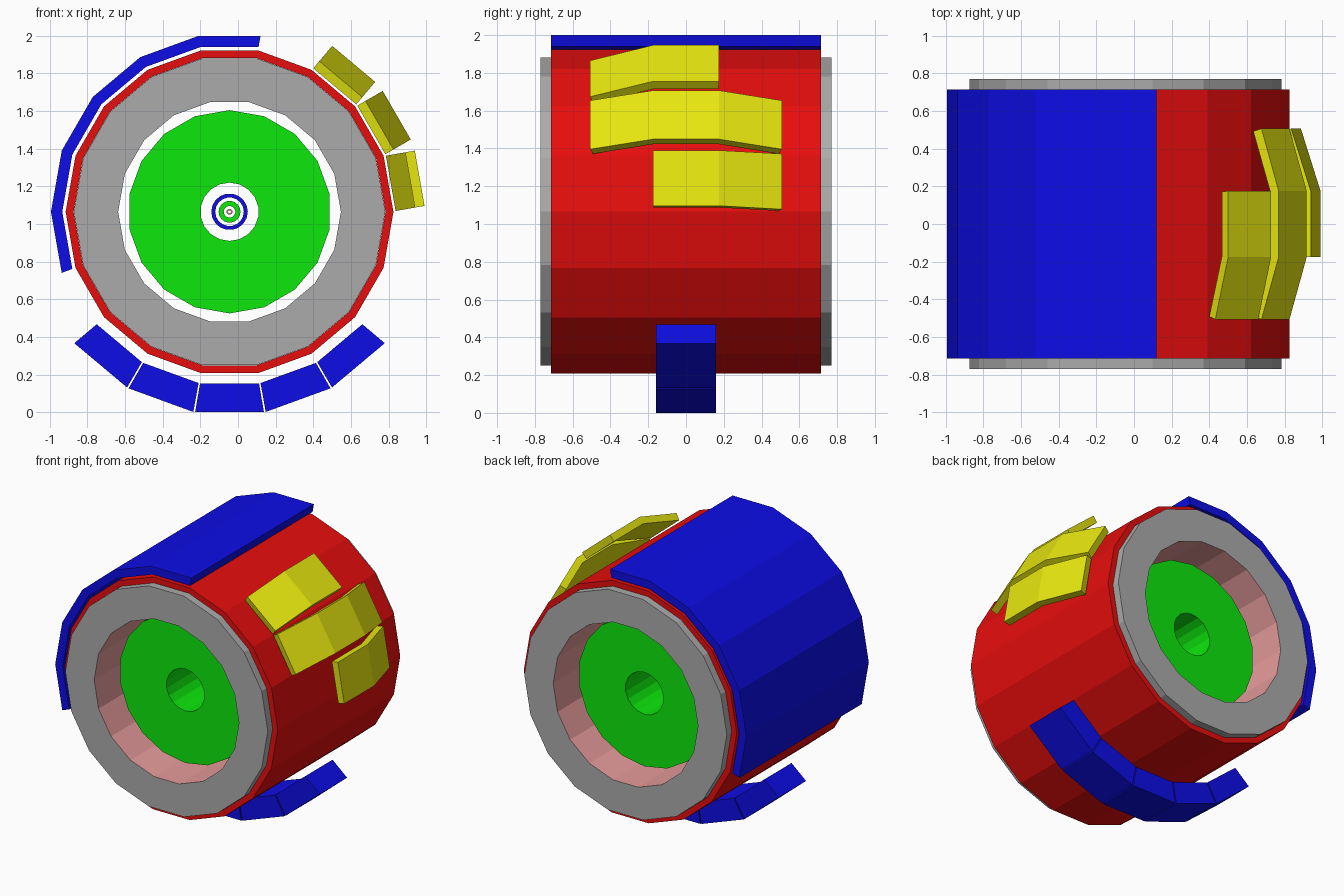
import bpy, bmesh, math
from mathutils import Vector

if "Cube" in bpy.data.objects:
    bpy.data.objects.remove(bpy.data.objects["Cube"])

CX, CZ = -0.045, 1.065      # axis of the drum, running along y
SIDES = 18


def material(name, rgb):
    m = bpy.data.materials.new(name)
    m.diffuse_color = (*rgb, 1)
    m.use_nodes = True
    m.node_tree.nodes["Principled BSDF"].inputs["Base Color"].default_value = m.diffuse_color
    return m


RED = material("red", (0.8, 0.004, 0.004))
BLUE = material("blue", (0.004, 0.004, 0.8))
GREEN = material("green", (0.004, 0.8, 0.004))
YELLOW = material("yellow", (0.8, 0.8, 0.005))
GREY = material("grey", (0.41, 0.41, 0.41))
PINK = material("pink", (0.8, 0.33, 0.33))


def polar(r, deg, y=0.0):
    a = math.radians(deg)
    return Vector((CX + r * math.cos(a), y, CZ + r * math.sin(a)))


def finish(bm, name, *mats):
    bmesh.ops.recalc_face_normals(bm, faces=bm.faces)
    me = bpy.data.meshes.new(name)
    bm.to_mesh(me)
    bm.free()
    for m in mats:
        me.materials.append(m)
    ob = bpy.data.objects.new(name, me)
    bpy.context.collection.objects.link(ob)
    return ob


def arc_band(name, mat, r_in, r_out, half, start=0.0, steps=SIDES, bore=None,
             step=360 / SIDES):
    """Faceted band around the axis; a closed tube when it makes a full turn."""
    closed = steps * step >= 359.9
    bm = bmesh.new()
    sections = []
    for i in range(steps if closed else steps + 1):
        a = start + i * step
        sections.append([bm.verts.new(polar(r, a, y)) for r, y in
                         ((r_in, -half), (r_out, -half), (r_out, half), (r_in, half))])
    for i in range(steps):
        s, t = sections[i], sections[(i + 1) % len(sections)]
        for k in range(4):
            f = bm.faces.new((s[k], s[(k + 1) % 4], t[(k + 1) % 4], t[k]))
            if bore and k == 3:
                f.material_index = 1
    if not closed:
        bm.faces.new(sections[0])
        bm.faces.new(sections[-1])
    return finish(bm, name, mat, *([bore] if bore else []))


# Drum: red jacket, grey core with a pink bore
arc_band("outer_jacket", RED, 0.829, 0.871, 0.715)
arc_band("core_ring", GREY, 0.592, 0.828, 0.77, bore=PINK)

# Inner wheel floating in the bore, with small nested rings at its middle
arc_band("inner_wheel", GREEN, 0.155, 0.54, 0.55, start=10)
arc_band("hub_ring_outer", BLUE, 0.076, 0.097, 0.1)
arc_band("hub_ring_middle", GREEN, 0.031, 0.058, 0.1)
arc_band("hub_ring_inner", PINK, 0.008, 0.016, 0.1)

# Large curved cover over the upper left
arc_band("side_cover", BLUE, 0.889, 0.949, 0.715, start=80, steps=6)

# Row of blocks under the drum, split by thin gaps
for i in range(5):
    arc_band(f"base_block_{i + 1}", BLUE, 0.925, 1.081, 0.16,
             start=220.25 + 20 * i, steps=1, step=19.5)


# Yellow panels: a flat middle with bent-back wings on chosen sides
def panel(name, deg, wings):
    a = math.radians(deg)
    out = Vector((math.cos(a), 0, math.sin(a)))
    tan = Vector((-math.sin(a), 0, math.cos(a)))
    outer = [(-0.175, 1.026), (0.175, 1.026)]
    inner = [(-0.172, 0.974), (0.172, 0.974)]
    if -1 in wings:
        outer.insert(0, (-0.507, 0.92))
        inner.insert(0, (-0.492, 0.87))
    if 1 in wings:
        outer.append((0.507, 0.92))
        inner.append((0.492, 0.87))
    bm = bmesh.new()
    rows = []
    for prof in (outer, inner):
        for t in (-0.149, 0.149):
            rows.append([bm.verts.new(Vector((CX, y, CZ)) + out * r + tan * t)
                         for y, r in prof])
    loop = [rows[0], rows[1], rows[3], rows[2]]
    for k in range(4):
        p, q = loop[k], loop[(k + 1) % 4]
        for j in range(len(p) - 1):
            bm.faces.new((p[j], p[j + 1], q[j + 1], q[j]))
    for j in (0, -1):
        bm.faces.new([r[j] for r in loop])
    finish(bm, name, YELLOW)


panel("lower_panel", 10, (1,))
panel("middle_panel", 30, (-1, 1))
panel("upper_panel", 50, (-1,))
